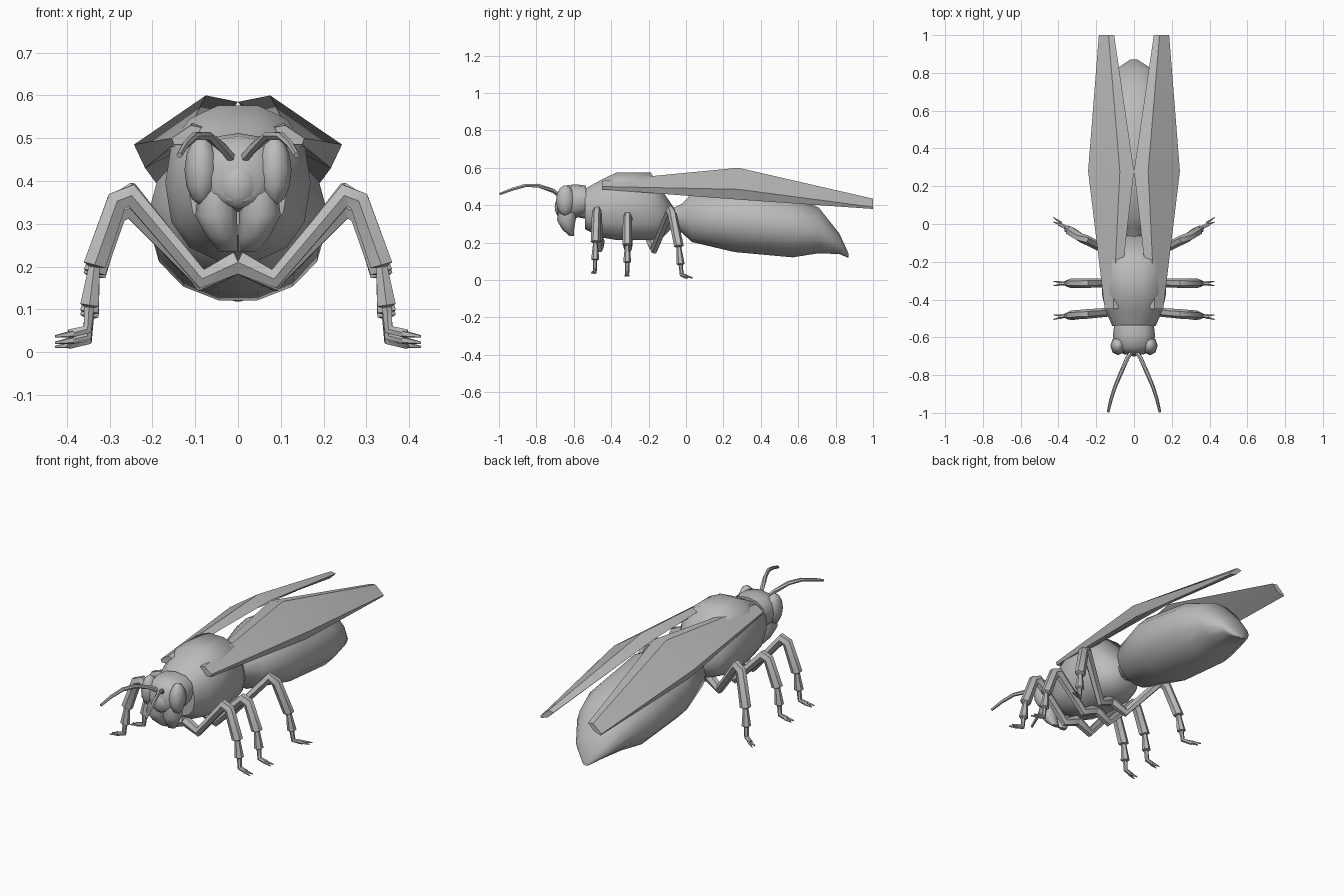
import bpy, bmesh, math
from mathutils import Vector

cube = bpy.data.objects.get("Cube")
if cube:
    bpy.data.objects.remove(cube)

grey = bpy.data.materials.new("plain_grey")
grey.use_nodes = True
grey.diffuse_color = (0.5, 0.5, 0.5, 1)
grey.node_tree.nodes["Principled BSDF"].inputs["Base Color"].default_value = (0.5, 0.5, 0.5, 1)


def loft(name, rings, mirror=False, angle=50):
    """Skin a list of equal-length point rings and cap both ends."""
    bm = bmesh.new()
    rows = [[bm.verts.new(p) for p in ring] for ring in rings]
    n = len(rows[0])
    for a, b in zip(rows, rows[1:]):
        for i in range(n):
            j = (i + 1) % n
            bm.faces.new((a[i], a[j], b[j], b[i]))
    bm.faces.new(rows[0])
    bm.faces.new(rows[-1])
    bmesh.ops.recalc_face_normals(bm, faces=bm.faces)
    mesh = bpy.data.meshes.new(name)
    bm.to_mesh(mesh)
    bm.free()
    mesh.materials.append(grey)
    obj = bpy.data.objects.new(name, mesh)
    bpy.context.collection.objects.link(obj)
    if mirror:
        mod = obj.modifiers.new("both_sides", "MIRROR")
        mod.use_mirror_merge = False
    bpy.ops.object.select_all(action="DESELECT")
    bpy.context.view_layer.objects.active = obj
    obj.select_set(True)
    bpy.ops.object.shade_smooth_by_angle(angle=math.radians(angle))
    return obj


def circle(n, power=1.0):
    """Unit outline; a power under one makes it squarer."""
    for i in range(n):
        t = 2 * math.pi * i / n
        c, s = math.cos(t), math.sin(t)
        yield (math.copysign(abs(c) ** power, c), math.copysign(abs(s) ** power, s))


def body(name, stations, n=14, power=0.85):
    """Stations are (y, half width, bottom z, top z)."""
    rings = []
    for y, w, low, top in stations:
        mid, half = (low + top) / 2, (top - low) / 2
        rings.append([(w * c, y, mid + half * s) for c, s in circle(n, power)])
    return loft(name, rings, angle=60)


def limb(name, stations, n=6, flat=0.85):
    """Stations are (x, y, z, radius) along the limb."""
    pts = [Vector(s[:3]) for s in stations]
    rings = []
    for k, p in enumerate(pts):
        ahead = pts[min(k + 1, len(pts) - 1)] - p
        behind = p - pts[max(k - 1, 0)]
        tangent = (ahead.normalized() + behind.normalized()).normalized()
        guide = Vector((0, 1, 0)) if abs(tangent.y) < 0.8 else Vector((1, 0, 0))
        up = tangent.cross(guide).normalized()
        side = up.cross(tangent).normalized()
        r = stations[k][3]
        rings.append([p + side * (c * r * flat) + up * (s * r) for c, s in circle(n)])
    return loft(name, rings, mirror=True)


def ball(name, centre, radii, mirror=False, n=8):
    """Low-poly ellipsoid made from stacked rings."""
    x, y, z = centre
    rings = []
    for k in range(7):
        t = math.pi * (0.04 + 0.92 * k / 6)
        r, h = math.sin(t), math.cos(t)
        rings.append([(x + radii[0] * r * c, y + radii[1] * r * s, z + radii[2] * h)
                      for c, s in circle(n)])
    return loft(name, rings, mirror, 60)


# Main body
body("thorax", [(-.54, .115, .27, .49), (-.46, .15, .225, .535), (-.37, .17, .21, .58),
                (-.19, .17, .21, .58), (-.12, .13, .23, .47), (-.06, .06, .29, .38)])
body("abdomen", [(-.1, .04, .3, .37), (-.02, .07, .25, .41), (.03, .14, .2, .465),
                 (.26, .21, .145, .5), (.57, .205, .117, .45), (.71, .165, .14, .39),
                 (.82, .095, .137, .25), (.87, .02, .118, .14)], power=1)

# Head
body("neck", [(-.57, .07, .33, .46), (-.5, .08, .32, .47)], n=10)
body("head", [(-.535, .105, .35, .505), (-.59, .112, .33, .512), (-.65, .1, .33, .505),
              (-.69, .05, .35, .46)], n=12)
ball("eye", (.085, -.645, .425), (.04, .05, .082), True)
ball("face_plate", (0, -.67, .39), (.05, .032, .055))
jaw = []
for z, y, rx, ry in ((.38, -.63, .045, .05), (.32, -.64, .049, .05),
                     (.27, -.63, .036, .032), (.235, -.61, .022, .012)):
    jaw.append([(rx * (1.04 + c), y + ry * s, z) for c, s in circle(8)])
loft("jaw", jaw, True)

# Antennae
limb("antenna", [(.012, -.675, .45, .012), (.035, -.71, .477, .012), (.07, -.79, .505, .011),
                 (.1, -.86, .505, .01), (.122, -.93, .485, .009), (.137, -.995, .46, .007)], flat=1)

# Folded wings: outer low, outer, ridge, inner and underside points
wing = [(-.45, ((.15, .485), (.155, .5), (.11, .53), (.085, .525), (.11, .485))),
        (.28, ((.217, .43), (.243, .485), (.075, .6), (0, .585), (.09, .53))),
        (1.0, ((.18, .38), (.186, .39), (.135, .435), (.105, .43), (.14, .395)))]
loft("wing", [[(x, y, z) for x, z in pts] for y, pts in wing], True, 40)

# Legs: (x, swing, height, radius); swing moves each joint along the body
joints = [(.0, 0, .21, .03), (.085, .1, .165, .026), (.25, .55, .365, .03), (.283, .62, .345, .029),
          (.335, .8, .18, .03), (.336, .8, .175, .015), (.347, .85, .085, .025),
          (.348, .85, .08, .013), (.352, .88, .028, .013), (.395, 1, .018, .012)]
legs = (("front_leg", -.46, -.03, .025, -.02), ("middle_leg", -.31, -.005, .01, -.04),
        ("rear_leg", -.19, .19, 0, .005))
for name, hip, swing, lift, knee in legs:
    path = []
    for x, along, z, r in joints:
        raise_knee = knee * max(0, 1 - abs(x - .26) / .08)
        path.append((x, hip + swing * along, z + lift * min(1, x / .33) + raise_knee, r))
    limb(name, path)
    # Paired claws at the tip of the foot
    x, y, z, r = path[-1]
    for label, spread in (("inner", -1), ("outer", 1)):
        limb(f"{name}_{label}_claw", [(x - .01, y + .005 * spread, z, .009),
                                      (.427, y + swing * .12 + .012 * spread, z - .006, .003)], n=5)
